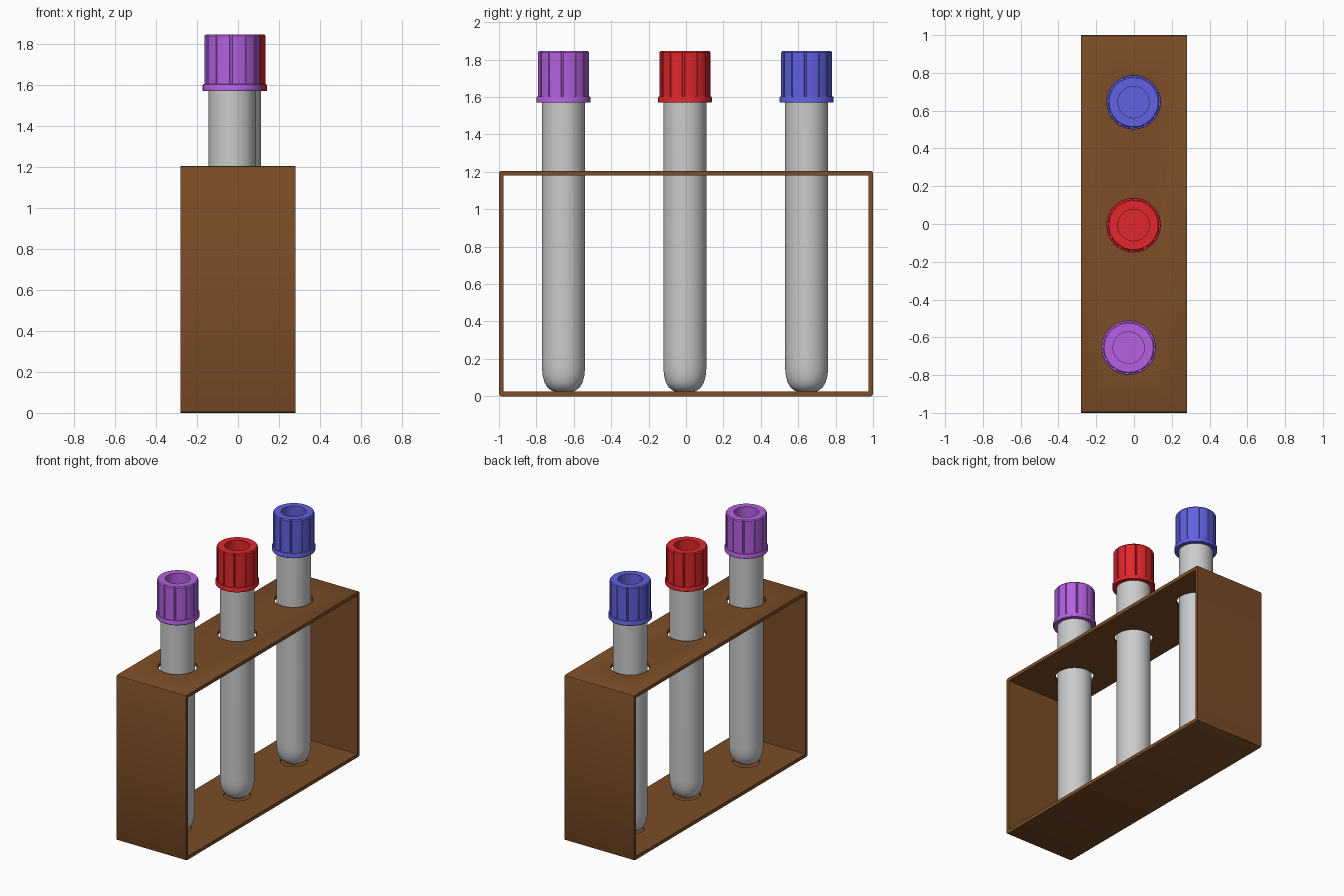
import bpy, bmesh
from math import sin, cos, radians

if "Cube" in bpy.data.objects:
    bpy.data.objects.remove(bpy.data.objects["Cube"])


def material(name, rgb):
    m = bpy.data.materials.new(name)
    m.diffuse_color = (*rgb, 1)
    m.use_nodes = True
    m.node_tree.nodes["Principled BSDF"].inputs["Base Color"].default_value = m.diffuse_color
    return m


def add_object(name, bm, mat=None, smooth=True):
    bmesh.ops.recalc_face_normals(bm, faces=bm.faces)
    me = bpy.data.meshes.new(name)
    bm.to_mesh(me)
    bm.free()
    ob = bpy.data.objects.new(name, me)
    bpy.context.collection.objects.link(ob)
    if mat:
        me.materials.append(mat)
    if smooth:
        bpy.ops.object.select_all(action='DESELECT')
        ob.select_set(True)
        bpy.context.view_layer.objects.active = ob
        bpy.ops.object.shade_smooth_by_angle(angle=radians(32))
    return ob


def lathe(name, profile, spokes, loc, mat=None):
    """Spin (radius, z, grooved) points; spokes are (angle, groove depth)."""
    bm = bmesh.new()
    rings = []
    for r, z, grooved in profile:
        if r == 0:
            rings.append([bm.verts.new((0, 0, z))] * len(spokes))
        else:
            rings.append([bm.verts.new(((r - d * grooved) * cos(radians(a)),
                                        (r - d * grooved) * sin(radians(a)), z))
                          for a, d in spokes])
    n = len(spokes)
    for lo, hi in zip(rings, rings[1:]):
        for i in range(n):
            j = (i + 1) % n
            bm.faces.new(dict.fromkeys((lo[i], lo[j], hi[j], hi[i])))
    ob = add_object(name, bm, mat)
    ob.location = (*loc, 0)
    return ob


def box(name, size, z, mat=None):
    bm = bmesh.new()
    bmesh.ops.create_cube(bm, size=1)
    for v in bm.verts:
        v.co = (v.co.x * size[0], v.co.y * size[1], v.co.z * size[2] + z)
    return add_object(name, bm, mat, smooth=False)


def cut(target, cutter):
    m = target.modifiers.new("cut", 'BOOLEAN')
    m.operation, m.solver, m.object = 'DIFFERENCE', 'EXACT', cutter
    cutter.hide_render = True
    bpy.context.view_layer.objects.active = target
    bpy.ops.object.modifier_apply(modifier=m.name)
    bpy.data.objects.remove(cutter)


brown = material("brown_wood", (0.2, 0.075, 0.02))
H = 1.205
T = 0.025
samples = [("purple", (-0.028, -0.655), (0.46, 0.12, 0.75)),
           ("red", (-0.002, -0.006), (0.75, 0.02, 0.025)),
           ("blue", (-0.002, 0.645), (0.12, 0.12, 0.75))]
round_spokes = [(i * 7.5, 0) for i in range(48)]

# Rack: box with softened long edges, hollowed through from side to side
rack = box("rack", (0.56, 2, H), H / 2, brown)
bm = bmesh.new()
bm.from_mesh(rack.data)
long_edges = [e for e in bm.edges if abs(e.verts[0].co.x - e.verts[1].co.x) > 0.1]
bmesh.ops.bevel(bm, geom=long_edges, offset=0.012, segments=2, profile=0.5,
                affect='EDGES')
bm.to_mesh(rack.data)
bm.free()
cut(rack, box("opening_cutter", (1, 2 - 2 * T, H - 2 * T), H / 2))

# Tube holes in the top board and shallow seats in the base
for _, loc, _ in samples:
    for r, z0, z1 in ((0.129, 1.0, 1.4), (0.09, 0.014, 0.1)):
        cut(rack, lathe("hole_cutter",
                        [(0, z0, 0), (r, z0, 0), (r, z1, 0), (0, z1, 0)],
                        round_spokes, loc))
bpy.ops.object.select_all(action='DESELECT')
rack.select_set(True)
bpy.context.view_layer.objects.active = rack
bpy.ops.object.shade_smooth_by_angle(angle=radians(30))

# Test tubes with rounded bottoms, and grooved caps with a recessed top
tube_profile = [(0, 0.019, 0), (0.035, 0.021, 0), (0.062, 0.029, 0),
                (0.085, 0.046, 0), (0.101, 0.072, 0), (0.111, 0.108, 0),
                (0.1145, 0.145, 0), (0.115, 0.18, 0), (0.115, 1.70, 0),
                (0, 1.70, 0)]
cap_profile = [(0.113, 1.57, 0), (0.142, 1.57, 0), (0.144, 1.573, 0),
               (0.144, 1.598, 0), (0.142, 1.602, 0), (0.136, 1.603, 1),
               (0.136, 1.838, 1), (0.130, 1.846, 0), (0.083, 1.846, 0),
               (0.083, 1.735, 0), (0, 1.735, 0)]
cap_spokes = [(30 * p + a, d) for p in range(12)
              for a, d in ((0, 0), (6, 0), (12, 0), (18, 0), (24, 0),
                           (25, 0.005), (29, 0.005))]
for colour, loc, rgb in samples:
    lathe(colour + "_tube", tube_profile, round_spokes, loc)
    lathe(colour + "_cap", cap_profile, cap_spokes, loc, material(colour, rgb))
